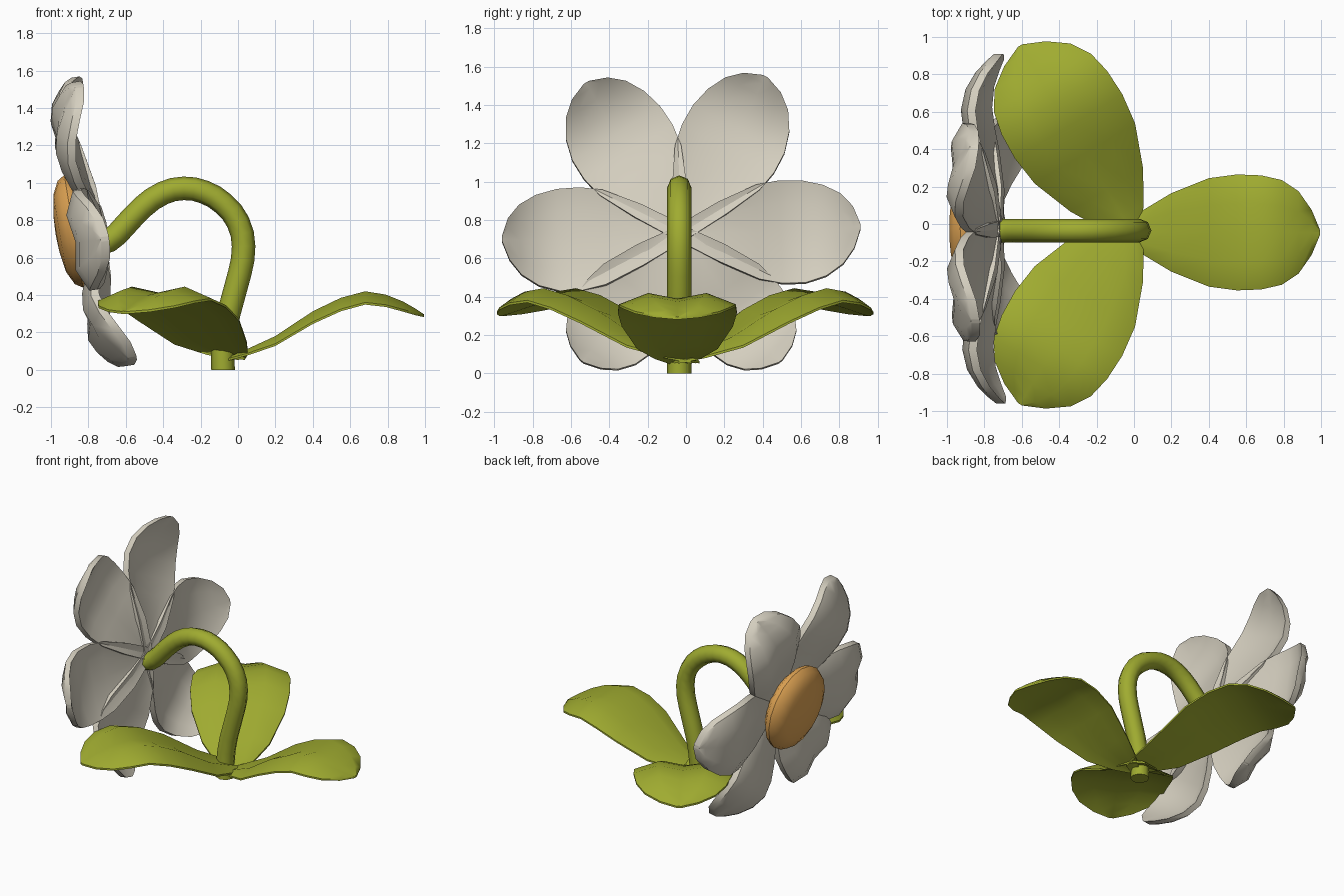
import bpy, bmesh, math
from mathutils import Matrix, Vector

if "Cube" in bpy.data.objects:
    bpy.data.objects.remove(bpy.data.objects["Cube"])


def material(name, rgb):
    m = bpy.data.materials.new(name)
    m.diffuse_color = (*rgb, 1)
    m.use_nodes = True
    m.node_tree.nodes["Principled BSDF"].inputs["Base Color"].default_value = m.diffuse_color
    return m


GREEN = material("leaf green", (0.35, 0.41, 0.03))
CREAM = material("petal cream", (0.66, 0.62, 0.52))
ORANGE = material("centre orange", (0.76, 0.38, 0.09))


def finish(ob, mat, angle=40):
    ob.data.materials.clear()
    ob.data.materials.append(mat)
    bpy.ops.object.select_all(action='DESELECT')
    ob.select_set(True)
    bpy.context.view_layer.objects.active = ob
    bpy.ops.object.shade_smooth_by_angle(angle=math.radians(angle))


def add_mesh(name, bm, mat):
    bmesh.ops.recalc_face_normals(bm, faces=bm.faces)
    me = bpy.data.meshes.new(name)
    bm.to_mesh(me)
    bm.free()
    ob = bpy.data.objects.new(name, me)
    bpy.context.collection.objects.link(ob)
    finish(ob, mat)
    return ob


def blade(name, rows, section, matrix, mat):
    """Closed leaf shape: rows are (along, half width, height),
    section is (across, top lift, underside drop)."""
    bm = bmesh.new()
    widest = max(r[1] for r in rows)
    rim = section[0][2]
    top, low = [], []
    for a, w, h in rows:
        k = w / widest
        top.append([bm.verts.new(matrix @ Vector((a, u * w, h + up * k)))
                    for u, up, dn in section])
        low.append([bm.verts.new(matrix @ Vector((a, u * w, h + up * k - rim - (dn - rim) * k)))
                    for u, up, dn in section])
    n = len(section)
    for i in range(len(rows) - 1):
        for j in range(n - 1):
            for g in (top, low):
                bm.faces.new((g[i][j], g[i + 1][j], g[i + 1][j + 1], g[i][j + 1]))
        for j in (0, n - 1):
            bm.faces.new((top[i][j], top[i + 1][j], low[i + 1][j], low[i][j]))
    for i in (0, len(rows) - 1):
        for j in range(n - 1):
            bm.faces.new((top[i][j], top[i][j + 1], low[i][j + 1], low[i][j]))
    return add_mesh(name, bm, mat)


# Bent stem
path = [(-0.08, 0), (-0.08, 0.1), (-0.05, 0.3), (0.01, 0.52), (0.03, 0.66),
        (0.0, 0.79), (-0.08, 0.89), (-0.18, 0.95), (-0.29, 0.97), (-0.4, 0.945),
        (-0.51, 0.87), (-0.61, 0.765), (-0.69, 0.69), (-0.77, 0.67)]
cu = bpy.data.curves.new("stem", 'CURVE')
cu.dimensions = '3D'
cu.bevel_depth = 0.063
cu.bevel_resolution = 2
cu.use_fill_caps = True
cu.resolution_u = 2
sp = cu.splines.new('BEZIER')
sp.bezier_points.add(len(path) - 1)
for p, (x, z) in zip(sp.bezier_points, path):
    p.co = (x, -0.035, z)
    p.handle_left_type = p.handle_right_type = 'AUTO'
stem = bpy.data.objects.new("stem", cu)
bpy.context.collection.objects.link(stem)
stem.select_set(True)
bpy.context.view_layer.objects.active = stem
bpy.ops.object.convert(target='MESH')
finish(bpy.context.view_layer.objects.active, GREEN, 60)

# Three leaves around the foot of the stem
leaf_rows = [(-0.05, 0.04, 0.065), (0.05, 0.12, 0.10), (0.2, 0.21, 0.16), (0.4, 0.29, 0.285),
             (0.55, 0.31, 0.355), (0.68, 0.305, 0.39), (0.79, 0.28, 0.375),
             (0.88, 0.22, 0.345), (0.95, 0.12, 0.315), (0.995, 0.012, 0.295)]
leaf_section = [(-1, -0.03, 0.012), (-0.5, 0.03, 0.05), (0, 0, 0.035),
                (0.5, 0.03, 0.05), (1, -0.03, 0.012)]
for name, ang, s, w, sz, x, y in (("leaf_right", 0, 1, 1, 1, 0, -0.045),
                                  ("leaf_back", 121, 1.13, 1.08, 1.06, -0.03, -0.01),
                                  ("leaf_front", -121, 1.13, 1.08, 1.06, -0.03, 0.0)):
    m = (Matrix.Translation((x, y, 0)) @ Matrix.Rotation(math.radians(ang), 4, 'Z')
         @ Matrix.Diagonal((s, w, sz, 1)))
    blade(name, leaf_rows, leaf_section, m, GREEN)

# Flower frame: faces -x and nods slightly downwards
t = math.radians(9.5)
frame = Matrix(((-math.sin(t), 0, -math.cos(t), -0.73),
                (0, 1, 0, -0.025),
                (math.cos(t), 0, -math.sin(t), 0.73),
                (0, 0, 0, 1)))

# Six petals, the two lower ones spread outwards and curled back more
petal_rows = [(0.0, 0.05, 0.03), (0.2, 0.16, 0.05), (0.4, 0.25, 0.10), (0.52, 0.272, 0.13),
              (0.64, 0.27, 0.145), (0.75, 0.24, 0.125), (0.84, 0.185, 0.08),
              (0.9, 0.11, 0.035), (0.935, 0.015, 0.01)]
petal_section = [(-1, -0.03, 0.045), (-0.55, 0.025, 0.07), (0, 0, 0.05),
                 (0.55, 0.025, 0.07), (1, -0.03, 0.045)]
for i, ang in enumerate((28, 88, 143, 217, 268, 328)):
    lower = 100 < ang < 260
    s = 0.92 if lower else 1
    rows = [(a, w, h - (max(0, a - 0.6) * 0.12 if lower else 0)) for a, w, h in petal_rows]
    m = frame @ Matrix.Rotation(math.radians(ang), 4, 'Z') @ Matrix.Diagonal((s, s, 1, 1))
    blade(f"petal_{i + 1}", rows, petal_section, m, CREAM)

# Domed flower centre, a turned profile
profile = [(0, 0.05), (0.23, 0.06), (0.295, 0.11), (0.305, 0.145), (0.28, 0.185),
           (0.21, 0.22), (0.1, 0.238), (0, 0.243)]
bm = bmesh.new()
vs = [bm.verts.new((r, 0, z)) for r, z in profile]
es = [bm.edges.new(p) for p in zip(vs, vs[1:])]
bmesh.ops.spin(bm, geom=vs + es, cent=(0, 0, 0), axis=(0, 0, 1), angle=math.tau,
               steps=18, use_duplicate=False)
bmesh.ops.remove_doubles(bm, verts=bm.verts, dist=0.0005)
bmesh.ops.transform(bm, matrix=frame @ Matrix.Translation((0.035, 0, 0)), verts=bm.verts)
add_mesh("flower_centre", bm, ORANGE)
